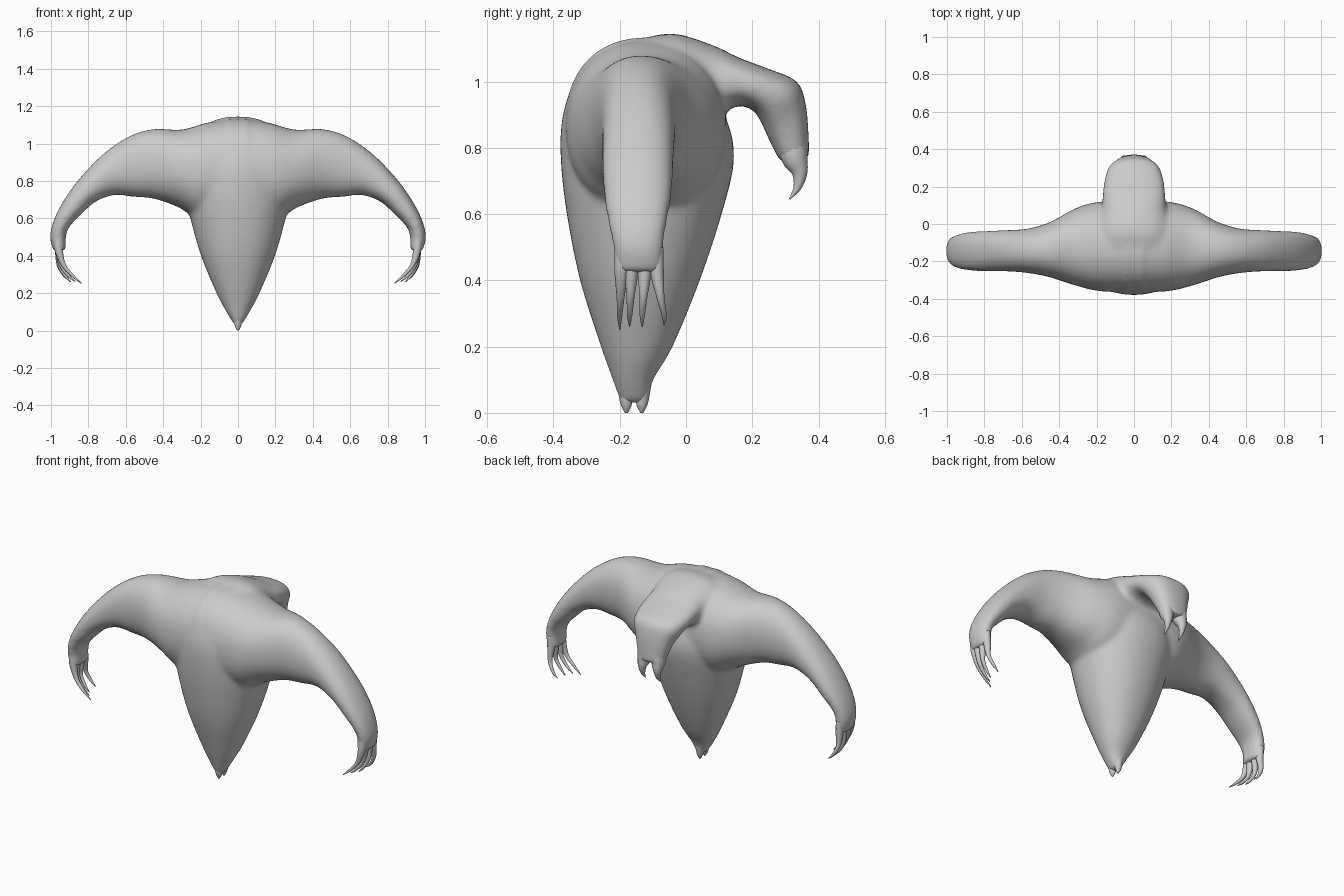
import bpy, bmesh, math
from mathutils import Vector

if "Cube" in bpy.data.objects:
    bpy.data.objects.remove(bpy.data.objects["Cube"])


def resample(rows, steps=6):
    # Catmull-Rom through rows of numbers
    out = []
    n = len(rows)
    for i in range(n - 1):
        p = [rows[max(i - 1, 0)], rows[i], rows[i + 1], rows[min(i + 2, n - 1)]]
        for s in range(steps):
            t = s / steps
            out.append([0.5 * (2 * b + (c - a) * t + (2 * a - 5 * b + 4 * c - d) * t * t
                               + (3 * b - a - 3 * c + d) * t ** 3) for a, b, c, d in zip(*p)])
    return out + [list(rows[-1])]


def loft(bm, sections, n=32, power=2.2):
    # sections: (centre, half-axis u, half-axis v)
    rings = []
    for c, u, v in sections:
        ring = []
        for k in range(n):
            a = 2 * math.pi * k / n
            ca, sa = math.cos(a), math.sin(a)
            x = math.copysign(abs(ca) ** (2 / power), ca)
            y = math.copysign(abs(sa) ** (2 / power), sa)
            ring.append(bm.verts.new(c + u * x + v * y))
        rings.append(ring)
    for r, q in zip(rings, rings[1:]):
        for k in range(n):
            bm.faces.new((r[k], r[(k + 1) % n], q[(k + 1) % n], q[k]))
    bm.faces.new(rings[0][::-1])
    bm.faces.new(rings[-1])


def claw(bm, pts):
    # pts: x, y, z, radius
    rows = resample(pts, 5)
    secs = []
    for i, r in enumerate(rows):
        t = Vector(rows[min(i + 1, len(rows) - 1)][:3]) - Vector(rows[max(i - 1, 0)][:3])
        u = t.cross(Vector((1, 0, 0.01))).normalized()
        v = t.cross(u).normalized()
        secs.append((Vector(r[:3]), u * r[3], v * r[3]))
    loft(bm, secs, 12, 2)


def finish(bm, name):
    bmesh.ops.recalc_face_normals(bm, faces=bm.faces)
    for f in bm.faces:
        f.smooth = True
    me = bpy.data.meshes.new(name)
    bm.to_mesh(me)
    bm.free()
    ob = bpy.data.objects.new(name, me)
    bpy.context.collection.objects.link(ob)
    return ob


bm = bmesh.new()

# torso: z, front y, back y, half width
torso = [(.03, -.2, -.115, .02), (.1, -.222, -.098, .063), (.2, -.257, -.04, .115),
         (.4, -.32, .042, .198), (.6, -.36, .108, .255), (.76, -.378, .145, .29),
         (.88, -.375, .125, .3), (.98, -.345, .06, .28), (1.06, -.28, .03, .22), (1.11, -.2, 0, .12)]
loft(bm, [(Vector((0, (f + b) / 2, z)), Vector((w, 0, 0)), Vector((0, (b - f) / 2, 0)))
          for z, f, b, w in resample(torso)], 40, 2.15)

# arms: top x, top z, bottom x, bottom z, front y, back y
arm = [(-.05, 1.135, -.05, .62, -.365, .12), (.15, 1.115, .2, .6, -.36, .12), (.3, 1.075, .32, .66, -.33, .085),
       (.45, 1.078, .45, .705, -.285, .01), (.58, 1.04, .56, .715, -.262, -.025),
       (.72, .945, .66, .725, -.253, -.033), (.85, .81, .76, .69, -.253, -.038),
       (.935, .69, .84, .62, -.248, -.043), (.985, .59, .905, .55, -.235, -.058),
       (1.005, .5, .92, .5, -.22, -.068), (.985, .42, .92, .43, -.215, -.068)]
for s in (1, -1):
    secs = []
    for tx, tz, bx, bz, f, b in resample(arm):
        secs.append((Vector((s * (tx + bx) / 2, (f + b) / 2, (tz + bz) / 2)),
                     Vector((s * (tx - bx) / 2, 0, (tz - bz) / 2)), Vector((0, (b - f) / 2, 0))))
    loft(bm, secs)

# head: top y, top z, bottom y, bottom z, half width
head = [(-.15, 1.125, -.1, .8, .24), (-.04, 1.145, .02, .84, .21), (.08, 1.11, .08, .88, .175),
        (.16, 1.072, .15, .925, .168), (.25, 1.038, .2, .915, .16), (.335, 1.0, .225, .88, .143),
        (.362, .93, .243, .84, .115), (.37, .84, .262, .8, .095), (.372, .77, .285, .755, .08)]
loft(bm, [(Vector((0, (ty + by) / 2, (tz + bz) / 2)), Vector((w, 0, 0)),
           Vector((0, (ty - by) / 2, (tz - bz) / 2))) for ty, tz, by, bz, w in resample(head)], 32, 2.4)

body = finish(bm, "body")
m = body.modifiers.new("fuse", 'REMESH')
m.mode = 'VOXEL'
m.voxel_size = 0.01
m.use_smooth_shade = True
m = body.modifiers.new("soften", 'SMOOTH')
m.factor = 0.5
m.iterations = 20

# hand claws: root y, tip y, tip x, tip z
fingers = [(-.195, -.2, .838, .253), (-.165, -.17, .87, .262), (-.125, -.132, .895, .26), (-.088, -.066, .9, .267)]
bm = bmesh.new()
for s in (1, -1):
    for ry, ty, tx, tz in fingers:
        mx = .945 + (tx - .87) * .4
        claw(bm, [(s * .962, ry, .5, .02), (s * .958, ry, .43, .021),
                  (s * mx, ry * .5 + ty * .5, .35, .012), (s * (mx * .5 + tx * .5), ty, .295, .008), (s * tx, ty, tz, .002)])
finish(bm, "hand_claws")

# pair of prongs at the end of the head
bm = bmesh.new()
for s in (1, -1):
    claw(bm, [(s * .04, .318, .83, .045), (s * .046, .328, .77, .04), (s * .05, .343, .725, .024),
              (s * .05, .336, .68, .012), (s * .05, .312, .645, .002)])
finish(bm, "head_prongs")

# two small points under the torso
bm = bmesh.new()
for y in (-.18, -.133):
    claw(bm, [(0, y + (-.155 - y) * .3, .11, .04), (0, y, .05, .023), (0, y, .02, .015), (0, y, 0, .004)])
finish(bm, "torso_points")
